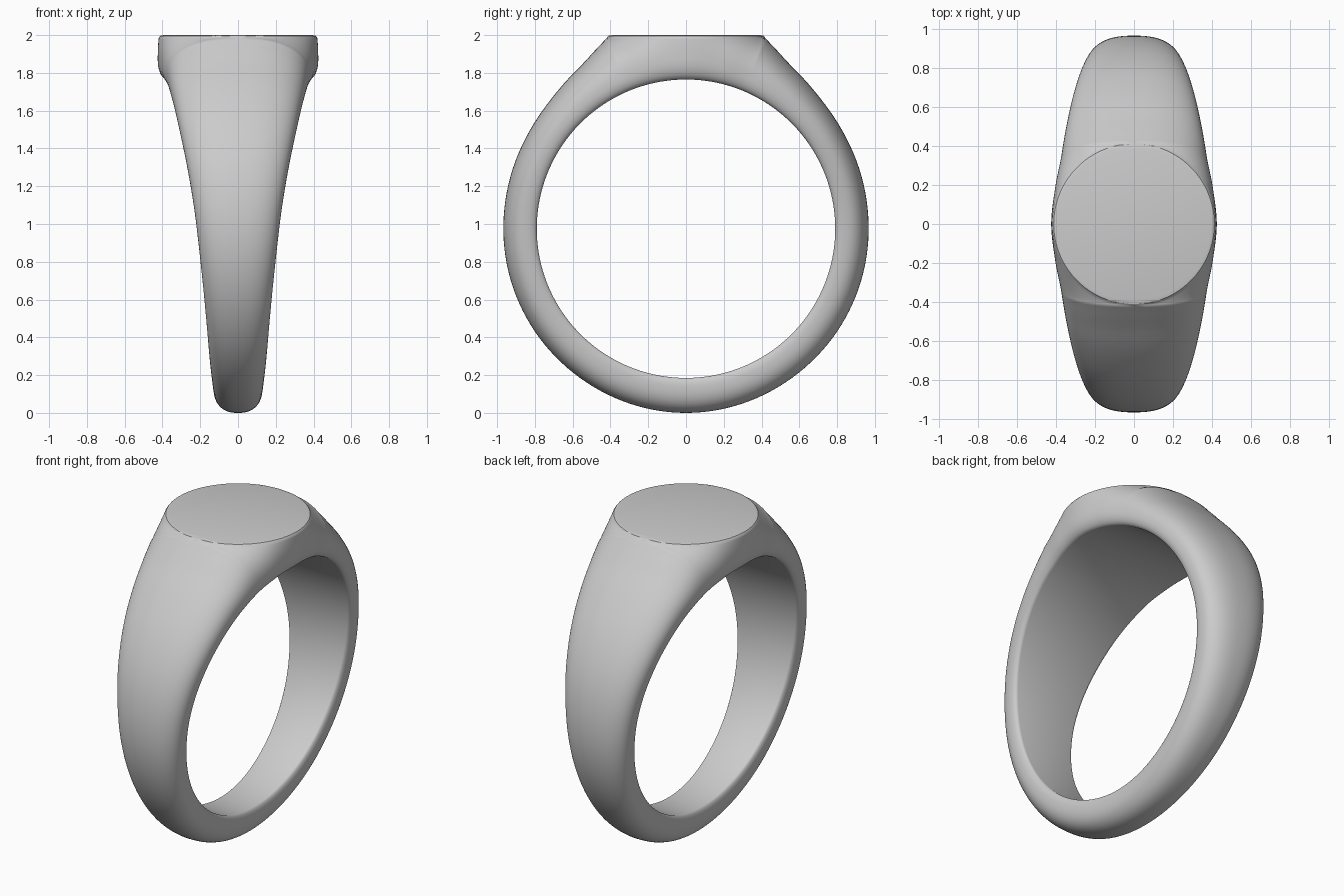
import bpy, bmesh
from math import sin, cos, tan, acos, atan, pi, sqrt, radians, degrees

if "Cube" in bpy.data.objects:
    bpy.data.objects.remove(bpy.data.objects["Cube"])

ZC, RI, N = 0.975, 0.79, 2.4      # finger hole centre, radius, roundness of the band


def curve(table, a):
    """Smooth interpolation through (angle, value) pairs."""
    p = table
    if a <= p[0][0]:
        return p[0][1]
    for i in range(len(p) - 1):
        if a <= p[i + 1][0]:
            break
    (a0, v0), (a1, v1) = p[i], p[i + 1]
    h = a1 - a0

    def slope(j):
        if j == 0 or j == len(p) - 1:
            return 0.0
        s0 = (p[j][1] - p[j - 1][1]) / (p[j][0] - p[j - 1][0])
        s1 = (p[j + 1][1] - p[j][1]) / (p[j + 1][0] - p[j][0])
        return 0.0 if s0 * s1 <= 0 else 2 * s0 * s1 / (s0 + s1)

    t = min((a - a0) / h, 1.0)
    return ((2 * t**3 - 3 * t**2 + 1) * v0 + (t**3 - 2 * t**2 + t) * h * slope(i)
            + (3 * t**2 - 2 * t**3) * v1 + (t**3 - t**2) * h * slope(i + 1))


# angle is measured from the top of the ring
WIDTH = [(0, .425), (12, .405), (22, .377), (30, .36), (45, .325), (90, .218), (135, .158), (180, .13)]
OUTER = [(21.08, 1.0985), (21.98, 1.101), (22.58, 1.094), (27, 1.06), (33, 1.026),
         (49.2, .986), (64.7, .973), (90, .967), (135, .968), (180, .975)]
SIDE = [(0, .89), (25, .855), (60, .84), (180, .835)]
EASE = [(0, .05), (30, .035), (90, .025), (180, .02)]
# circles of the flat table and its softened rim: radius, height above hole centre
RIMS = [(.395, 1.025), (.412, 1.021), (.42, 1.01)]


def half_section(deg):
    """Points (x, r) from the inside of the band around to the table."""
    a = radians(deg)
    w, rs, d = curve(WIDTH, deg), curve(SIDE, deg), curve(EASE, deg)
    pts = [(w - d + d * sin(k / 6 * pi / 2), rs - (rs - RI) * cos(k / 6 * pi / 2)) for k in range(6)]
    rim = []
    for rad, h in RIMS:
        y = h * tan(a) if deg < 60 else 9
        rim.append((sqrt(rad**2 - y**2), h / cos(a)) if y < rad else (0.0, curve(OUTER, deg)))
    e, re = rim[2]
    ra = rs + (re - rs) / (1 - (e / w)**N)**(1 / N)
    t0 = acos((e / w)**(N / 2))
    for k in range(17):
        t = t0 * k / 16
        pts.append((w * max(cos(t), 0)**(2 / N), rs + (ra - rs) * sin(t)**(2 / N)))
    return pts + [rim[1], rim[0]]


angles = [degrees(atan(.395 * sin(i / 24 * pi / 2) / 1.025)) for i in range(25)]
angles += [21.3, 21.6, 21.98, 22.25, 22.58, 23.2, 24, 25, 26.3]
angles += [28 + 152 * i / 60 for i in range(61)]
angles += [-a for a in reversed(angles[1:-1])]

# signet ring: closed sections lofted around the finger hole
bm = bmesh.new()
rows = []
for ang in angles:
    half = half_section(abs(ang))
    a = radians(ang)
    loop = half + [(-x, r) for x, r in reversed(half)]
    rows.append([bm.verts.new((x, r * sin(a), ZC + r * cos(a))) for x, r in loop])
for i, row in enumerate(rows):
    nxt = rows[(i + 1) % len(rows)]
    for j in range(len(row)):
        k = (j + 1) % len(row)
        bm.faces.new((row[j], row[k], nxt[k], nxt[j]))
bmesh.ops.remove_doubles(bm, verts=bm.verts, dist=0.0004)
bmesh.ops.recalc_face_normals(bm, faces=bm.faces)
mesh = bpy.data.meshes.new("signet_ring")
bm.to_mesh(mesh)
bm.free()
ring = bpy.data.objects.new("signet_ring", mesh)
bpy.context.collection.objects.link(ring)
bpy.context.view_layer.objects.active = ring
ring.select_set(True)
bpy.ops.object.shade_smooth_by_angle(angle=radians(35))
